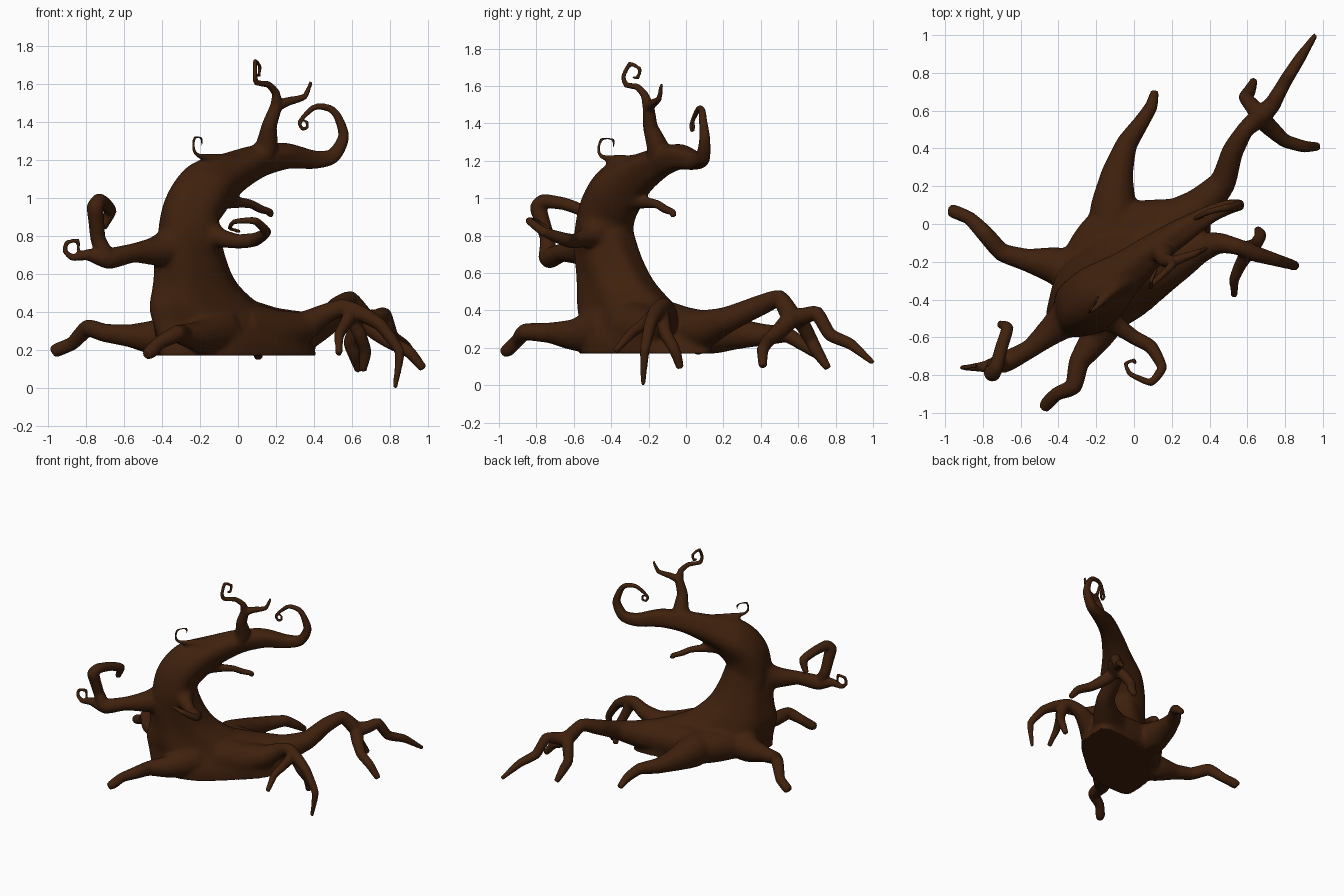
import bpy, bmesh, math
from mathutils import Vector

FLOOR = 0.17          # flat underside of the trunk
bm = bmesh.new()


def spline(pts, kink=0.0, steps=6):
    """Catmull-Rom through points of any dimension, blended toward straight segments by kink."""
    out = []
    p = [pts[0]] + list(pts) + [pts[-1]]
    for i in range(1, len(p) - 2):
        for s in range(steps):
            t = s / steps
            out.append([(1 - kink) * 0.5 * (2 * b + (c - a) * t + (2 * a - 5 * b + 4 * c - d) * t * t
                                            + (3 * b - a - 3 * c + d) * t ** 3)
                        + kink * (b + (c - b) * t)
                        for a, b, c, d in zip(p[i - 1], p[i], p[i + 1], p[i + 2])])
    return out + [list(pts[-1])]


def skin(rings):
    """Closed skin over a list of equal vertex rings."""
    vr = [[bm.verts.new(c) for c in r] for r in rings]
    n = len(vr[0])
    for a, b in zip(vr, vr[1:]):
        for i in range(n):
            j = (i + 1) % n
            bm.faces.new((a[i], a[j], b[j], b[i]))
    bm.faces.new(vr[0][::-1])
    bm.faces.new(vr[-1])


def limb(*pts, ridge=0.0, n=20, kink=0.6):
    """Tapering tube through (x, y, z, radius) points."""
    path = spline(pts, kink)
    pos = [Vector(q[:3]) for q in path]
    rings, side, old = [], None, None
    for i, q in enumerate(path):
        t = (pos[min(i + 1, len(pos) - 1)] - pos[max(i - 1, 0)]).normalized()
        if side is None:
            side = t.orthogonal().normalized()
        else:
            side = old.rotation_difference(t) @ side
        old = t
        up = t.cross(side)
        r = max(q[3], 0.009)
        ring = []
        for k in range(n):
            a = math.tau * k / n
            rr = r * (1 + ridge * math.sin(4 * a + i * 0.12))
            c = pos[i] + side * math.cos(a) * rr + up * math.sin(a) * rr
            if r > 0.07:
                c.z = max(c.z, FLOOR)
            ring.append(c)
        rings.append(ring)
    skin(rings)


# trunk foot: stacked ellipses along the diagonal (x, y, z, half length, half width)
foot = [(0.0, -0.22, FLOOR, 0.50, 0.24), (-0.02, -0.23, 0.25, 0.48, 0.24),
        (-0.10, -0.27, 0.35, 0.41, 0.22), (-0.17, -0.32, 0.43, 0.34, 0.20),
        (-0.225, -0.375, 0.55, 0.245, 0.175), (-0.25, -0.415, 0.68, 0.20, 0.16),
        (-0.26, -0.44, 0.82, 0.17, 0.15)]
ca, sa = math.cos(0.66), math.sin(0.66)
rings = []
for x, y, z, a, b in spline(foot):
    ring = []
    for k in range(48):
        t = math.tau * k / 48
        m = 1 + 0.035 * math.sin(6 * t + z * 5)
        u, v = a * m * math.cos(t), b * m * math.sin(t)
        ring.append((x + u * ca - v * sa, y + u * sa + v * ca, z))
    rings.append(ring)
skin(rings)

# upper trunk bending over into the big curl
limb((-0.25, -0.40, 0.6, .155), (-0.265, -0.44, 0.78, .16), (-0.245, -0.42, 0.93, .16),
     (-0.17, -0.36, 1.04, .155), (-0.05, -0.26, 1.12, .115), (0.1, -0.14, 1.19, .085),
     (0.25, -0.04, 1.22, .07), (0.4, 0.05, 1.2, .05), (0.5, 0.09, 1.22, .04),
     (0.555, 0.1, 1.32, .03), (0.525, 0.09, 1.425, .022), (0.48, 0.085, 1.47, .019),
     (0.40, 0.065, 1.475, .016), (0.325, 0.03, 1.4, .012), (0.34, 0.03, 1.36, .01),
     (0.365, 0.04, 1.37, .009), (0.36, 0.04, 1.405, .009), ridge=0.05, n=32, kink=0.2)

# webs filling between the back roots
limb((-0.34, -0.30, .27, .10), (-0.21, -0.10, .28, .12), (-0.10, 0.0, .28, .13), kink=0)
limb((-0.12, -0.02, .28, .13), (0.08, 0.0, .28, .13), (0.3, 0.04, .28, .10), kink=0)

# left root, front root, back root
limb((-0.25, -0.28, .28, .14), (-0.42, -0.22, .265, .1), (-0.57, -0.19, .275, .06),
     (-0.7, -0.15, .29, .048), (-0.79, -0.05, .315, .045), (-0.87, 0.03, .235, .036),
     (-0.95, 0.065, .2, .036), (-0.975, 0.07, .185, .03))
limb((-0.12, -0.42, .29, .15), (-0.2, -0.6, .27, .085), (-0.29, -0.73, .28, .055),
     (-0.32, -0.86, .285, .045), (-0.41, -0.9, .24, .036), (-0.46, -0.95, .19, .036),
     (-0.48, -0.98, .175, .026))
limb((-0.1, -0.08, .28, .13), (-0.11, 0.08, .28, .125), (-0.09, 0.26, .275, .088),
     (-0.04, 0.42, .27, .058), (0.04, 0.54, .27, .042), (0.09, 0.62, .22, .034),
     (0.11, 0.7, .16, .022))

# left shoulder flare
limb((-0.28, -0.46, .58, .11), (-0.33, -0.41, .42, .11), (-0.34, -0.42, .26, .10))

# back right root with three toes
limb((0.0, -0.2, .3, .18), (0.17, -0.04, .28, .15), (0.35, 0.09, .30, .105),
     (0.47, 0.22, .35, .072), (0.52, 0.38, .42, .058), (0.59, 0.5, .465, .045),
     (0.67, 0.57, .36, .055), (0.73, 0.63, .37, .045), (0.77, 0.70, .385, .038),
     (0.81, 0.77, .27, .035), (0.88, 0.88, .22, .03), (0.96, 1.0, .12, .014))
limb((0.66, 0.57, .37, .05), (0.72, 0.51, .3, .046), (0.8, 0.44, .24, .036),
     (0.9, 0.41, .19, .032), (0.975, 0.41, .1, .022))
limb((0.67, 0.57, .37, .05), (0.63, 0.62, .33, .042), (0.59, 0.67, .24, .036),
     (0.61, 0.70, .18, .034), (0.635, 0.76, .09, .02))

# front right root with three toes
limb((0.02, -0.28, .3, .16), (0.2, -0.2, .29, .125), (0.34, -0.13, .32, .085),
     (0.45, -0.1, .385, .058), (0.55, -0.12, .425, .045), (0.65, -0.16, .39, .042),
     (0.75, -0.19, .33, .034), (0.85, -0.22, .19, .026), (0.825, -0.23, .0, .012))
limb((0.58, -0.13, .41, .04), (0.64, -0.11, .28, .036), (0.67, -0.06, .19, .032),
     (0.655, -0.03, .09, .02))
limb((0.6, -0.15, .4, .04), (0.56, -0.22, .33, .034), (0.53, -0.29, .28, .03),
     (0.53, -0.38, .18, .018))

# left branch with small curl, then its thick upturned hook
limb((-0.28, -0.44, .76, .13), (-0.43, -0.56, .72, .08), (-0.55, -0.66, .71, .05),
     (-0.68, -0.73, .68, .055), (-0.79, -0.755, .7, .03), (-0.87, -0.76, .685, .018),
     (-0.91, -0.76, .72, .013), (-0.9, -0.76, .765, .012), (-0.84, -0.75, .775, .011),
     (-0.84, -0.75, .72, .009))
limb((-0.69, -0.74, .68, .05), (-0.735, -0.74, .78, .04), (-0.745, -0.77, .88, .042),
     (-0.75, -0.79, .95, .045), (-0.73, -0.76, .985, .038), (-0.7, -0.65, .97, .034),
     (-0.67, -0.55, .93, .032), (-0.71, -0.53, .84, .02))

# front branch with horizontal curl
limb((-0.2, -0.44, .84, .1), (-0.1, -0.53, .79, .055), (0.0, -0.6, .77, .04),
     (0.09, -0.65, .78, .036), (0.15, -0.76, .82, .026), (0.09, -0.84, .88, .02),
     (-0.02, -0.795, .875, .014), (-0.045, -0.74, .84, .011), (0.0, -0.72, .825, .01),
     (0.01, -0.745, .825, .009))

# small twig under the bend
limb((-0.17, -0.34, 1.0, .09), (-0.05, -0.25, .98, .042), (0.06, -0.16, .97, .026),
     (0.12, -0.11, .94, .022), (0.17, -0.07, .925, .018), (0.17, -0.065, .90, .016))

# top branch and its two forked tips
limb((0.1, -0.14, 1.18, .08), (0.15, -0.15, 1.27, .06), (0.165, -0.19, 1.38, .04),
     (0.2, -0.2, 1.48, .032), (0.2, -0.22, 1.55, .022), (0.16, -0.26, 1.595, .018),
     (0.095, -0.32, 1.605, .015), (0.09, -0.335, 1.65, .013), (0.09, -0.3, 1.72, .012),
     (0.115, -0.245, 1.69, .011), (0.11, -0.26, 1.64, .01), (0.1, -0.285, 1.65, .009))
limb((0.2, -0.2, 1.48, .03), (0.26, -0.18, 1.505, .024), (0.35, -0.145, 1.53, .016),
     (0.385, -0.13, 1.61, .01))

# back twig with a square curl
limb((0.0, -0.25, 1.16, .07), (-0.1, -0.34, 1.2, .035), (-0.21, -0.45, 1.22, .018),
     (-0.235, -0.47, 1.25, .014), (-0.23, -0.455, 1.315, .012), (-0.19, -0.385, 1.315, .011),
     (-0.19, -0.39, 1.26, .009))

# fuse everything into one wooden skin
bmesh.ops.recalc_face_normals(bm, faces=bm.faces[:])
raw = bpy.data.meshes.new("raw")
bm.to_mesh(raw)
bm.free()
tree = bpy.data.objects.new("twisted_tree", raw)
bpy.context.collection.objects.link(tree)
rem = tree.modifiers.new("fuse", 'REMESH')
rem.mode = 'VOXEL'
rem.voxel_size = 0.009
dg = bpy.context.evaluated_depsgraph_get()
me = bpy.data.meshes.new_from_object(tree.evaluated_get(dg))
tree.modifiers.clear()
tree.data = me
me.name = "twisted_tree"

# melt the limb joints around the trunk, leaving thin tips alone
group = tree.vertex_groups.new(name="joints")
axis = [Vector(p) for p in ((.42, .12, .3), (.2, 0, .28), (0, -.2, .28), (-.1, .1, .28), (-.2, -.3, .4),
                            (.25, -.2, .28), (-.25, -.42, .6), (-.26, -.44, .75), (-.25, -.43, .9),
                            (-.16, -.35, 1.04))]
for v in me.vertices:
    d = min((v.co - a).length for a in axis)
    w = min(1, max(0, (0.36 - d) / 0.12))
    if w > 0 and v.co.z > FLOOR + 0.012:
        group.add([v.index], w, 'REPLACE')
melt = tree.modifiers.new("melt_joints", 'SMOOTH')
melt.factor = 0.5
melt.iterations = 45
melt.vertex_group = "joints"
sm = tree.modifiers.new("soften", 'SMOOTH')
sm.factor = 0.5
sm.iterations = 3

bark = bpy.data.materials.new("dark_bark")
bark.diffuse_color = (0.05, 0.015, 0.004, 1)
me.materials.clear()
me.materials.append(bark)
for p in me.polygons:
    p.use_smooth = True
    p.material_index = 0
